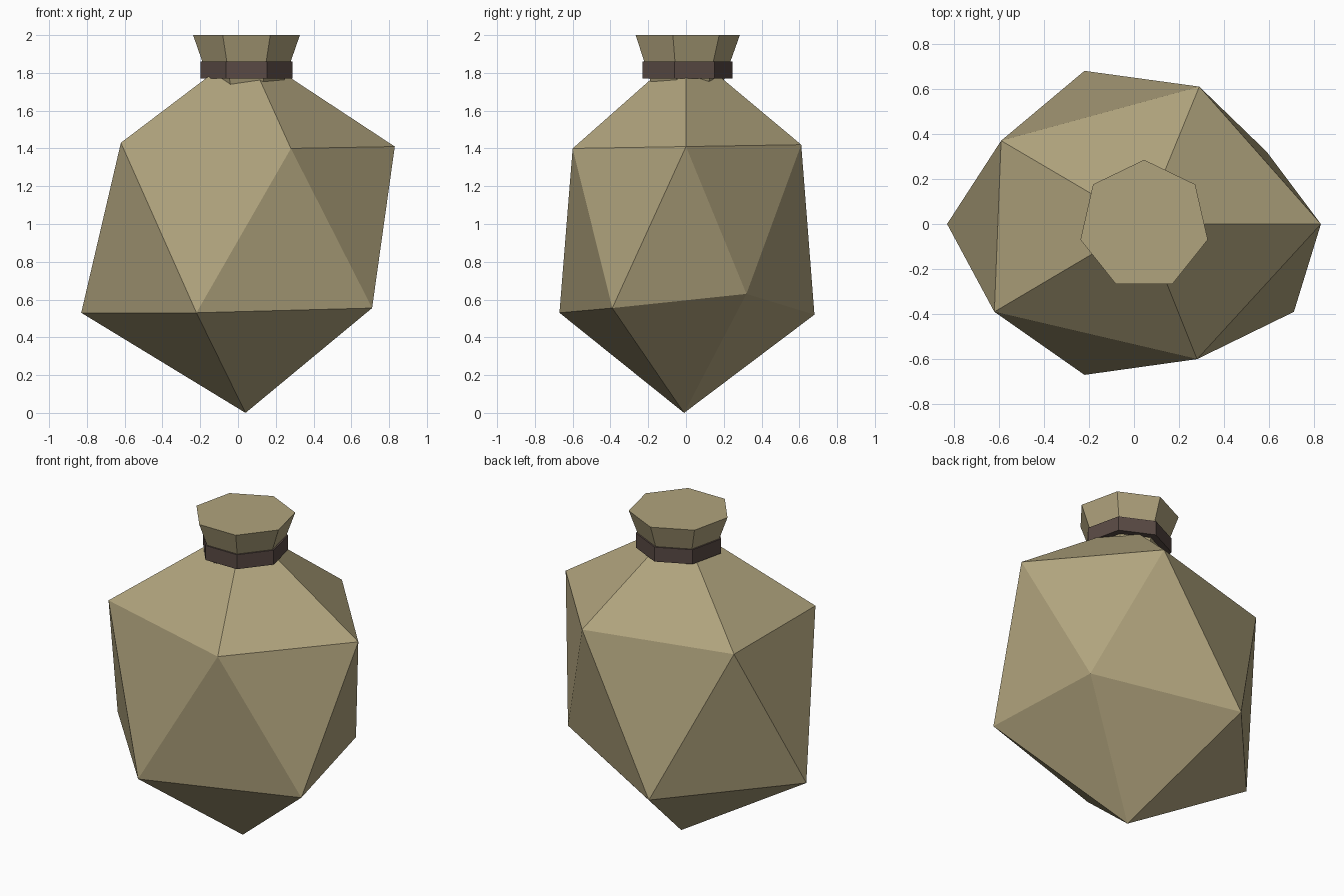
import bpy
import bmesh
from math import cos, sin, pi

default = bpy.data.objects.get("Cube")
if default:
    bpy.data.objects.remove(default, do_unlink=True)


def make_material(name, rgb):
    mat = bpy.data.materials.new(name)
    mat.use_nodes = True
    colour = (*rgb, 1.0)
    mat.diffuse_color = colour
    mat.node_tree.nodes["Principled BSDF"].inputs["Base Color"].default_value = colour
    return mat


def finish(name, bm, mat):
    bmesh.ops.recalc_face_normals(bm, faces=bm.faces)
    mesh = bpy.data.meshes.new(name)
    bm.to_mesh(mesh)
    bm.free()
    mesh.materials.append(mat)
    obj = bpy.data.objects.new(name, mesh)
    bpy.context.collection.objects.link(obj)
    return obj


def seven_sided(name, rings, mat, centre=(0.045, -0.005)):
    """Closed seven-sided solid from (radius, height) rings."""
    bm = bmesh.new()
    sides = 7
    loops = []
    for radius, z in rings:
        angles = [pi / 2 + 2 * pi * i / sides for i in range(sides)]
        loops.append([bm.verts.new((centre[0] + radius * cos(a),
                                    centre[1] + radius * sin(a), z)) for a in angles])
    for low, high in zip(loops, loops[1:]):
        for i in range(sides):
            j = (i + 1) % sides
            bm.faces.new((low[i], low[j], high[j], high[i]))
    bm.faces.new(loops[0])
    bm.faces.new(loops[-1])
    return finish(name, bm, mat)


burlap = make_material("tan cloth", (0.434, 0.367, 0.205))
cord = make_material("dark brown cord", (0.10, 0.068, 0.058))

# Sack body: two staggered five-point rings between a bottom and a top point
upper = [(0.83, 0.0, 1.41), (0.29, 0.61, 1.42), (-0.59, 0.37, 1.41),
         (-0.62, -0.39, 1.43), (0.28, -0.60, 1.40)]
lower = [(0.59, 0.32, 0.63), (-0.22, 0.68, 0.52), (-0.83, 0.0, 0.53),
         (-0.22, -0.67, 0.53), (0.71, -0.39, 0.555)]
bm = bmesh.new()
up = [bm.verts.new(p) for p in upper]
lo = [bm.verts.new(p) for p in lower]
top = bm.verts.new((0.04, 0.0, 1.93))
bottom = bm.verts.new((0.04, -0.01, 0.0))
for i in range(5):
    j = (i + 1) % 5
    bm.faces.new((up[i], up[j], top))
    bm.faces.new((up[i], lo[i], up[j]))
    bm.faces.new((lo[i], lo[j], up[j]))
    bm.faces.new((lo[j], lo[i], bottom))
finish("sack_body", bm, burlap)

# Flared neck gathered above the tie
seven_sided("sack_neck", [(0.183, 1.70), (0.29, 2.0)], burlap)

# Cord band tied round the neck
seven_sided("neck_tie", [(0.25, 1.77), (0.25, 1.86)], cord)
